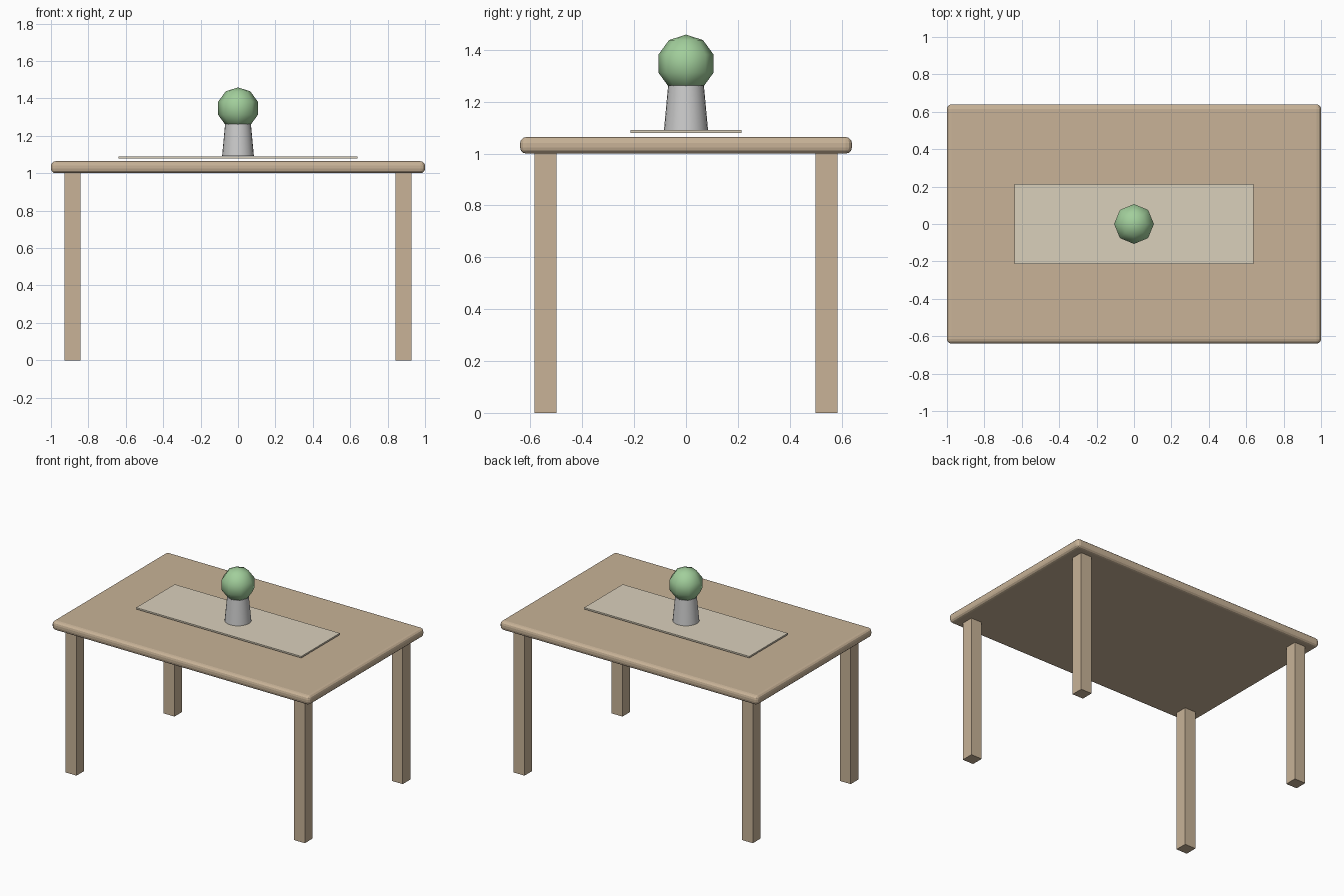
import bpy

if "Cube" in bpy.data.objects:
    bpy.data.objects.remove(bpy.data.objects["Cube"])


def colour(obj, name, rgb):
    mat = bpy.data.materials.get(name) or bpy.data.materials.new(name)
    mat.diffuse_color = (*rgb, 1)
    mat.use_nodes = True
    mat.node_tree.nodes["Principled BSDF"].inputs["Base Color"].default_value = mat.diffuse_color
    obj.data.materials.append(mat)


def box(name, size, loc):
    bpy.ops.mesh.primitive_cube_add(size=1, location=loc)
    obj = bpy.context.object
    obj.name = name
    obj.scale = size
    bpy.ops.object.transform_apply(location=False, rotation=False, scale=True)
    return obj


WOOD = (0.58, 0.45, 0.31)

# Table top with rounded edges
top = box("table_top", (2.0, 1.28, 0.064), (0, 0, 1.032))
bev = top.modifiers.new("round_edges", 'BEVEL')
bev.width = 0.024
bev.segments = 3
colour(top, "wood", WOOD)

# Four square legs
for xn, sx in (("left", -1), ("right", 1)):
    for yn, sy in (("front", -1), ("back", 1)):
        leg = box(f"{yn}_{xn}_leg", (0.085, 0.085, 1.0), (sx * 0.885, sy * 0.542, 0.5))
        colour(leg, "wood", WOOD)

# Thin cloth runner
runner = box("runner", (1.28, 0.427, 0.011), (0, 0, 1.085))
colour(runner, "cloth", (0.70, 0.63, 0.50))

# Tapered vase
bpy.ops.mesh.primitive_cone_add(vertices=24, radius1=0.085, radius2=0.069,
                                depth=0.172, location=(0, 0, 1.177))
vase = bpy.context.object
vase.name = "vase"
bpy.ops.object.shade_smooth_by_angle()

# Low-poly foliage ball
bpy.ops.mesh.primitive_uv_sphere_add(segments=8, ring_count=5, radius=0.112,
                                     location=(0, 0, 1.347))
ball = bpy.context.object
ball.name = "foliage"
bpy.ops.object.shade_smooth()
colour(ball, "leaf", (0.36, 0.62, 0.33))
